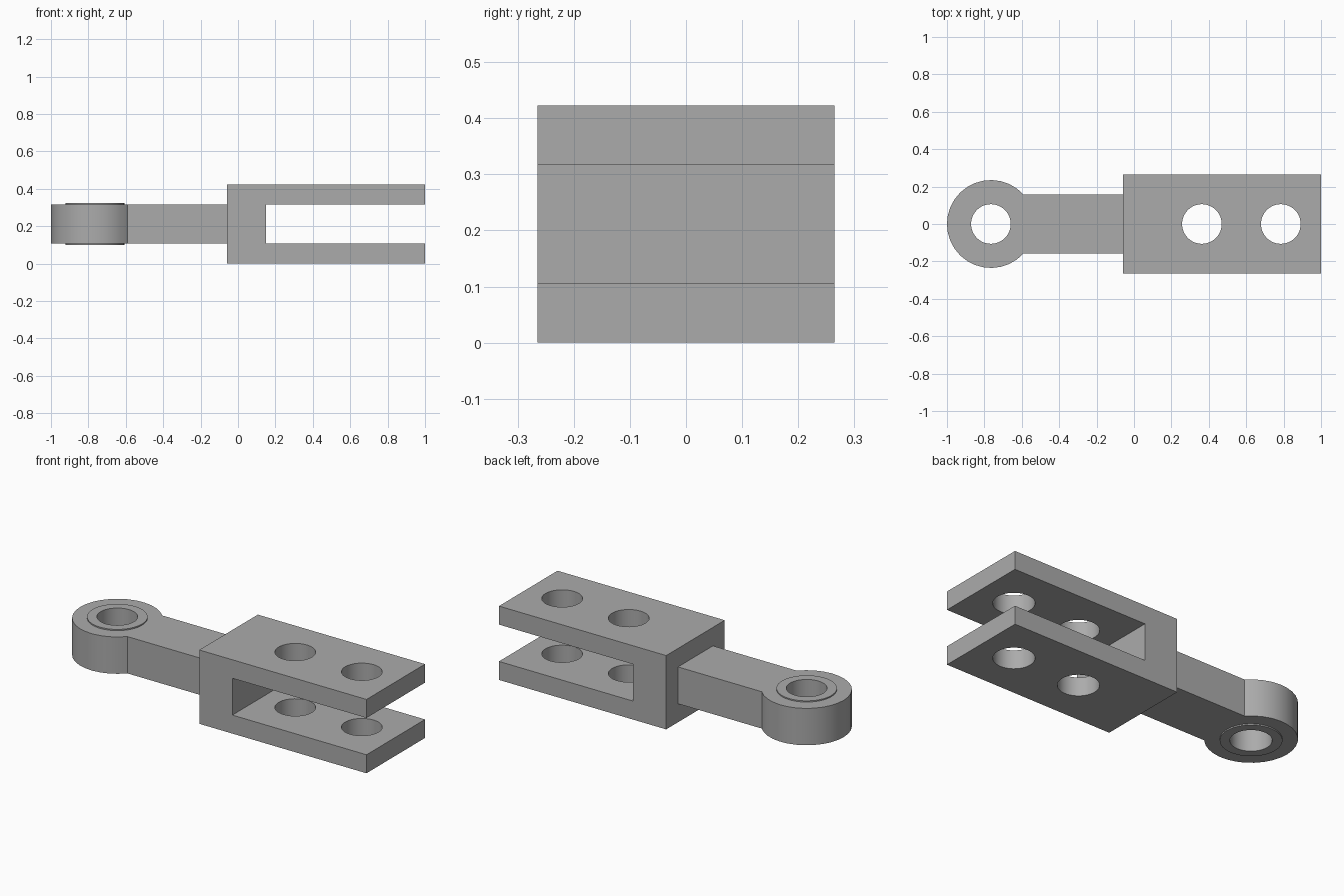
import bpy
import bmesh
import math

cube = bpy.data.objects.get("Cube")
if cube:
    bpy.data.objects.remove(cube, do_unlink=True)

steel = bpy.data.materials.new("grey_steel")
steel.use_nodes = True
COLOUR = (0.41, 0.41, 0.41, 1)
steel.diffuse_color = COLOUR
steel.node_tree.nodes["Principled BSDF"].inputs["Base Color"].default_value = COLOUR

EYE_X, EYE_R, RING_R, HOLE_R = -0.765, 0.235, 0.157, 0.106
ARM_HALF, FORK_HALF = 0.158, 0.265
FORK_BACK, FORK_TIP, SLOT_X = -0.06, 1.0, 0.15
LOW, HIGH, TOP = 0.106, 0.317, 0.423
LIP = 0.007


def prism(name, outline, height, place):
    """Extrude a closed 2D outline; place maps (u, v, w) to x, y, z."""
    bm = bmesh.new()
    low, high = [[bm.verts.new(place(u, v, w)) for u, v in outline] for w in height]
    bm.faces.new(low)
    bm.faces.new(high)
    count = len(outline)
    for i in range(count):
        j = (i + 1) % count
        bm.faces.new((low[i], low[j], high[j], high[i]))
    bmesh.ops.recalc_face_normals(bm, faces=bm.faces)
    mesh = bpy.data.meshes.new(name)
    bm.to_mesh(mesh)
    bm.free()
    mesh.materials.append(steel)
    obj = bpy.data.objects.new(name, mesh)
    bpy.context.collection.objects.link(obj)
    return obj


def upright(u, v, w):
    return (u, v, w)


def sideways(u, v, w):
    return (u, w, v)


def arc(x, radius, start=0.0, end=2 * math.pi, steps=48):
    return [(x + radius * math.cos(start + (end - start) * i / steps),
             radius * math.sin(start + (end - start) * i / steps))
            for i in range(steps)]


def drill(obj, x, radius):
    """Bore a vertical round hole through the part."""
    cutter = prism("hole_cutter", arc(x, radius), (-1, 1), upright)
    cutter.hide_render = True
    bpy.context.view_layer.objects.active = obj
    mod = obj.modifiers.new("hole", "BOOLEAN")
    mod.operation = "DIFFERENCE"
    mod.solver = "EXACT"
    mod.object = cutter
    bpy.ops.object.modifier_apply(modifier=mod.name)
    bpy.data.objects.remove(cutter, do_unlink=True)


# Rod: round eye flowing into a flat arm
meet = math.asin(ARM_HALF / EYE_R)
eye = arc(EYE_X, EYE_R, meet, 2 * math.pi - meet, 24)
eye.append((EYE_X + EYE_R * math.cos(meet), -ARM_HALF))
eye += [(FORK_BACK, -ARM_HALF), (FORK_BACK, ARM_HALF)]
rod = prism("eye_and_arm", eye, (LOW, HIGH), upright)
drill(rod, EYE_X, RING_R)

# Bushing: ring standing slightly proud of the eye
bushing = prism("bushing", arc(EYE_X, RING_R), (LOW - LIP, HIGH + LIP), upright)
drill(bushing, EYE_X, HOLE_R)

# Fork: C-shaped side profile with two pin holes through both tines
profile = [(FORK_BACK, 0), (FORK_TIP, 0), (FORK_TIP, LOW), (SLOT_X, LOW),
           (SLOT_X, HIGH), (FORK_TIP, HIGH), (FORK_TIP, TOP), (FORK_BACK, TOP)]
fork = prism("fork", profile, (-FORK_HALF, FORK_HALF), sideways)
for pin_x in (0.363, 0.785):
    drill(fork, pin_x, HOLE_R)

# Smooth round walls, crisp edges
for part in (rod, bushing, fork):
    bpy.ops.object.select_all(action="DESELECT")
    part.select_set(True)
    bpy.context.view_layer.objects.active = part
    bpy.ops.object.shade_smooth_by_angle(angle=math.radians(30))
